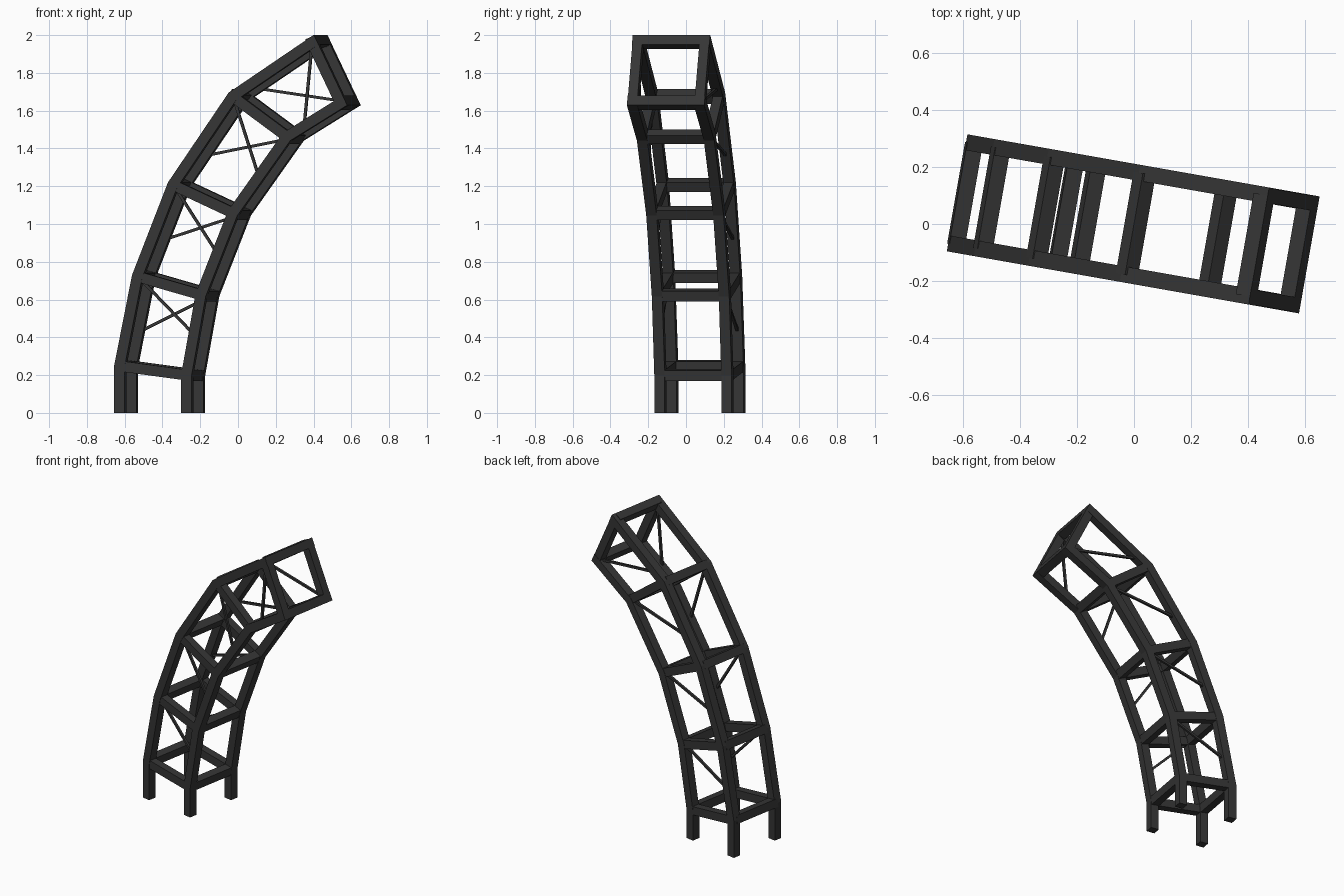
import bpy, bmesh, math
from mathutils import Vector, Matrix

cube = bpy.data.objects.get("Cube")
if cube:
    bpy.data.objects.remove(cube, do_unlink=True)

SIZE = 0.056      # beam section
HALF_WIDTH = 0.18  # centre line of each side frame
ROD = 0.015
YAW = math.radians(-10)

steel = bpy.data.materials.new("dark_steel")
steel.use_nodes = True
steel.diffuse_color = (0.035, 0.035, 0.035, 1)
steel.node_tree.nodes["Principled BSDF"].inputs["Base Color"].default_value = (0.035, 0.035, 0.035, 1)

# Chord centre lines as (along, height)
outer = [Vector(p) for p in ((-0.601, 0), (-0.601, 0.248), (-0.506, 0.722),
                             (-0.315, 1.207), (0.006, 1.675), (0.431, 1.964))]
inner = [Vector(p) for p in ((-0.241, 0), (-0.241, 0.2), (-0.164, 0.625),
                             (0.008, 1.058), (0.298, 1.462), (0.586, 1.642))]


def finish(name, bm):
    bmesh.ops.recalc_face_normals(bm, faces=bm.faces)
    mesh = bpy.data.meshes.new(name)
    bm.to_mesh(mesh)
    bm.free()
    mesh.materials.append(steel)
    obj = bpy.data.objects.new(name, mesh)
    obj.rotation_euler.z = YAW
    bpy.context.collection.objects.link(obj)


def place(p, side):
    return Vector((p.x, side * HALF_WIDTH, p.y))


def bar(name, a, b, wide, deep, across):
    """Square-ended bar from a to b; 'across' sets the direction of its width."""
    z = (b - a).normalized()
    y = z.cross(across).normalized()
    x = y.cross(z)
    rot = Matrix((x, y, z)).transposed().to_4x4()
    bm = bmesh.new()
    bmesh.ops.create_cube(bm, size=1, matrix=Matrix.Translation((a + b) / 2) @ rot
                          @ Matrix.Diagonal((wide, deep, (b - a).length, 1)))
    finish(name, bm)


def chord(name, path, side, end_cut):
    """Mitred square beam following a bent path."""
    bm = bmesh.new()
    rings = []
    h = SIZE / 2
    for i, p in enumerate(path):
        before = (p - path[i - 1]).normalized() if i else None
        after = (path[i + 1] - p).normalized() if i + 1 < len(path) else None
        run = before or after
        normal = Vector((run.y, -run.x))
        mitre = normal
        if after is None:
            mitre = end_cut
            p = p + Vector((-end_cut.y, end_cut.x)) * h
        elif before is not None:
            mitre = (normal + Vector((after.y, -after.x))).normalized()
        offset = mitre * (h / mitre.dot(normal))
        ring = []
        for s, t in ((-1, -1), (1, -1), (1, 1), (-1, 1)):
            q = p + offset * s
            ring.append(bm.verts.new((q.x, side * HALF_WIDTH + t * h, q.y)))
        rings.append(ring)
    for lo, hi in zip(rings, rings[1:]):
        for k in range(4):
            j = (k + 1) % 4
            bm.faces.new((lo[k], lo[j], hi[j], hi[k]))
    bm.faces.new(rings[0])
    bm.faces.new(rings[-1])
    finish(name, bm)


# Four bent corner columns
end_cut = (inner[-1] - outer[-1]).normalized()
for side, label in ((-1, "front"), (1, "back")):
    chord(label + "_outer_column", outer, side, end_cut)
    chord(label + "_inner_column", inner, side, end_cut)

# Rectangular frames at every bend and at the tip
sideways = Vector((0, 1, 0))
for n in range(1, len(outer)):
    o, i = outer[n], inner[n]
    for side, label in ((-1, "front"), (1, "back")):
        bar(f"{label}_frame_beam_{n}", place(o, side), place(i, side), SIZE - 0.004, SIZE, sideways)
    d = (i - o).normalized()
    for p, label in ((o, "outer"), (i, "inner")):
        bar(f"{label}_cross_beam_{n}", place(p, -1), place(p, 1), SIZE, SIZE, Vector((d.x, 0, d.y)))

# Thin diagonal braces, one per side panel
back_start = (0.38, 0.4, 0.33, 0.15)
front_start = (0.5, 0.5, 0.47, 0.31)
for n, (fb, ff) in enumerate(zip(back_start, front_start), 1):
    bar(f"back_brace_{n}", place(outer[n].lerp(outer[n + 1], fb), 1),
        place(inner[n + 1], 1), ROD, ROD, sideways)
    bar(f"front_brace_{n}", place(inner[n].lerp(inner[n + 1], ff), -1),
        place(outer[n + 1], -1), ROD, ROD, sideways)
